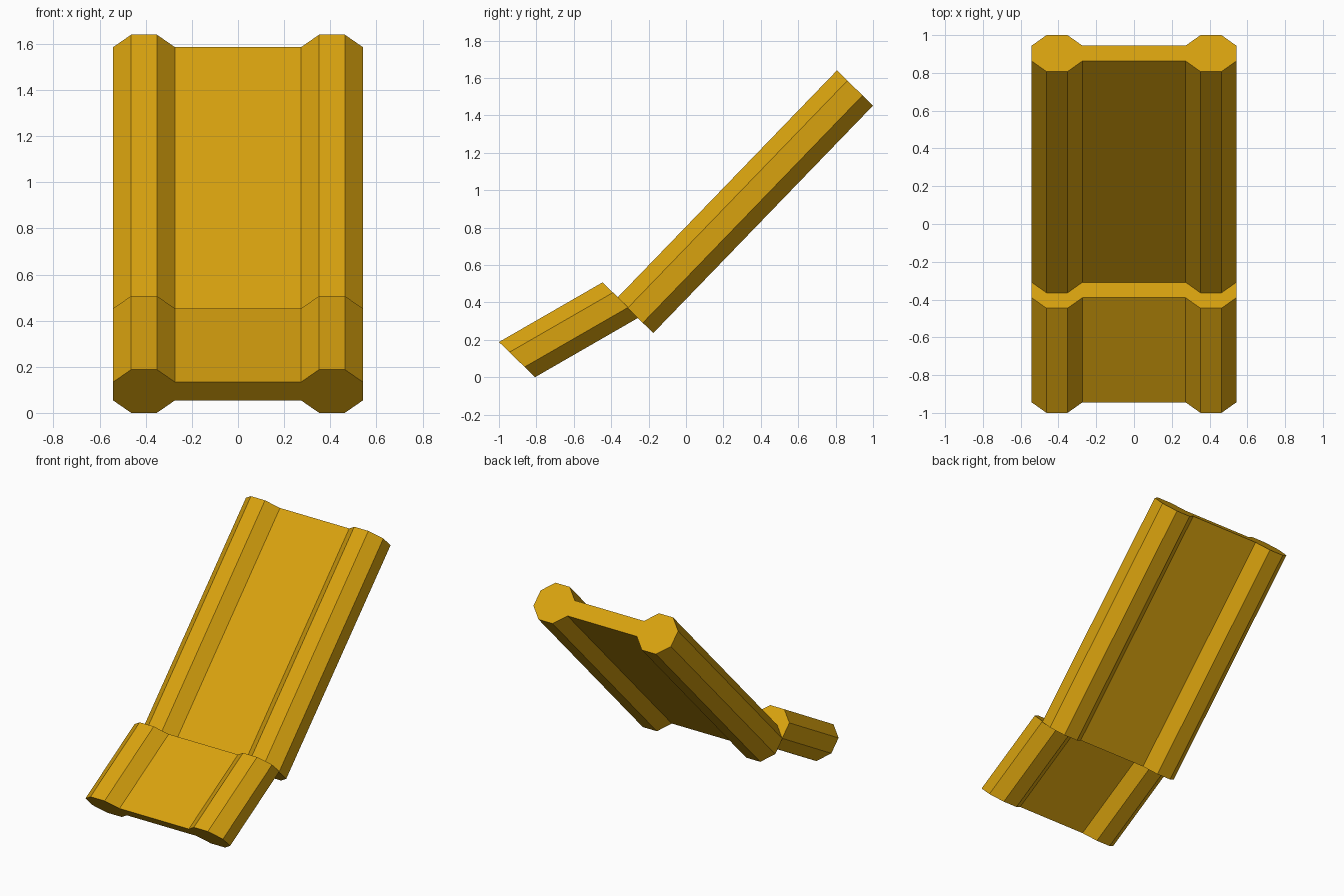
import bpy
import bmesh
from mathutils import Vector

cube = bpy.data.objects.get("Cube")
if cube:
    bpy.data.objects.remove(cube, do_unlink=True)

# Single golden yellow finish
gold = bpy.data.materials.new("golden_yellow")
gold.use_nodes = True
COLOUR = (0.69, 0.362, 0.0045, 1)
gold.diffuse_color = COLOUR
gold.node_tree.nodes["Principled BSDF"].inputs["Base Color"].default_value = COLOUR

# Direction through the thickness, shared by both sections
DEPTH = Vector((0, 0.193, -0.188))

# Cross-sections as (x, fraction of the thickness)
RAIL = [(0.273, 0.29), (0.352, 0), (0.463, 0), (0.542, 0.29),
        (0.542, 0.71), (0.463, 1), (0.352, 1), (0.273, 0.71)]
PANEL = [(-0.273, 0.29), (0.273, 0.29), (0.273, 0.71), (-0.273, 0.71)]


def extrude_part(name, section, start, end):
    """Sweep a cross-section straight from start to end."""
    bm = bmesh.new()
    base = Vector((0, *start))
    verts = [bm.verts.new(base + Vector((x, 0, 0)) + DEPTH * t) for x, t in section]
    face = bm.faces.new(verts)
    swept = bmesh.ops.extrude_face_region(bm, geom=[face], use_keep_orig=True)
    moved = [v for v in swept["geom"] if isinstance(v, bmesh.types.BMVert)]
    bmesh.ops.translate(bm, verts=moved, vec=Vector((0, *end)) - base)
    bmesh.ops.recalc_face_normals(bm, faces=bm.faces[:])
    mesh = bpy.data.meshes.new(name)
    bm.to_mesh(mesh)
    bm.free()
    mesh.materials.append(gold)
    bpy.context.collection.objects.link(bpy.data.objects.new(name, mesh))


# Reclined backrest and shorter seat, each a panel between two octagonal rails
SECTIONS = {
    "backrest": ((-0.368, 0.424), (0.807, 1.64)),
    "seat": ((-1.0, 0.188), (-0.446, 0.507)),
}
for name, (start, end) in SECTIONS.items():
    extrude_part(name + "_panel", PANEL, start, end)
    for side, sign in (("left", 1), ("right", -1)):
        rail = [(x * sign, t) for x, t in RAIL]
        extrude_part(f"{name}_{side}_rail", rail, start, end)
